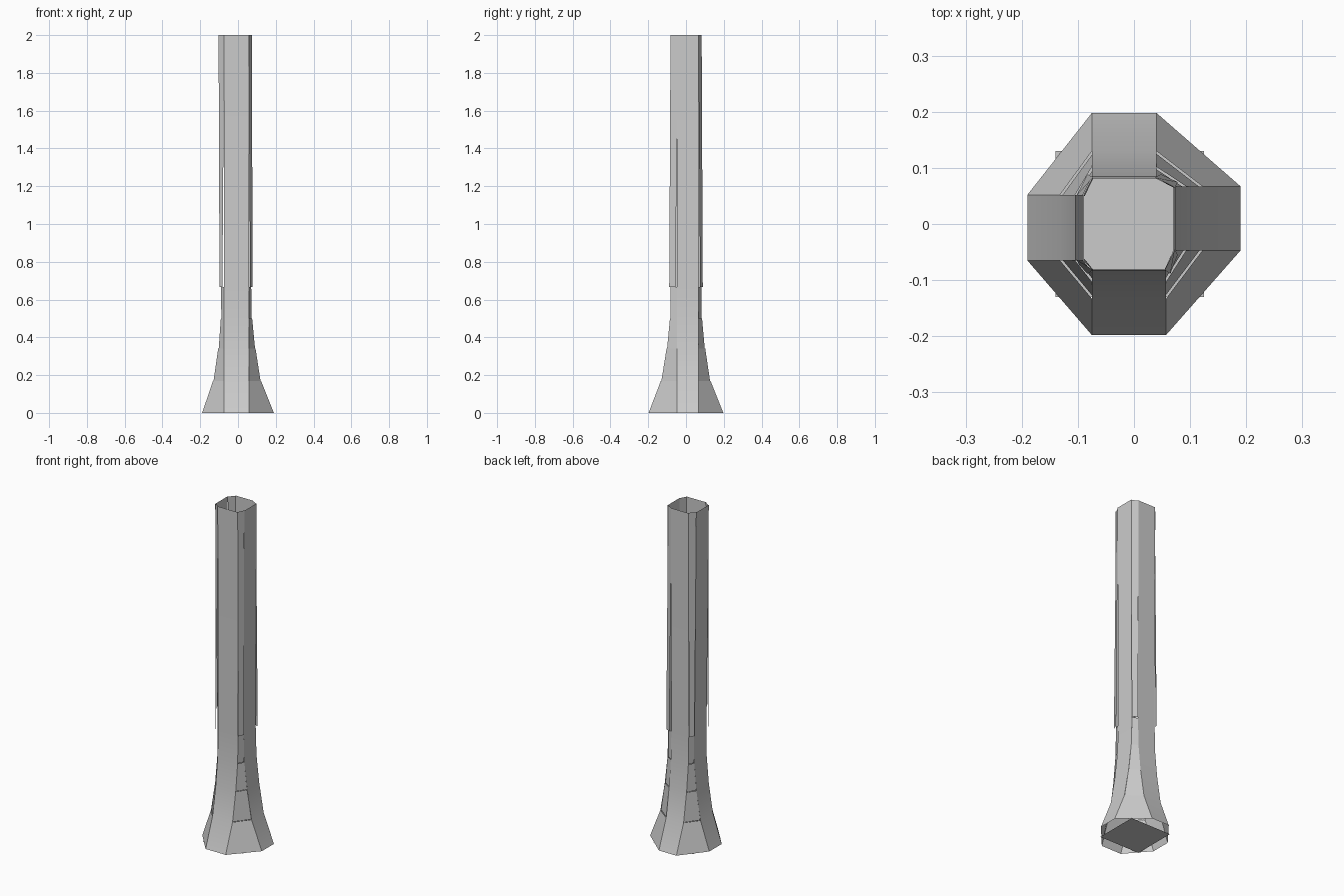
import bpy
from mathutils import Vector

if "Cube" in bpy.data.objects:
    bpy.data.objects.remove(bpy.data.objects["Cube"])

HEIGHTS = [0, 0.17, 0.34, 0.5, 0.667, 2.0]
# distance of each side panel from the axis at the heights above, and its edge range
SIDES = {
    "front": ([0.198, 0.133, 0.103, 0.085, 0.081, 0.084], (-0.075, 0.057)),
    "right": ([0.190, 0.122, 0.093, 0.075, 0.070, 0.075], (-0.047, 0.067)),
    "back":  ([0.198, 0.130, 0.102, 0.085, 0.081, 0.085], (-0.040, 0.075)),
    "left":  ([0.190, 0.132, 0.105, 0.091, 0.090, 0.105], (-0.052, 0.065)),
}
# outward and sideways directions, walking anticlockwise
AXES = {
    "front": (Vector((0, -1, 0)), Vector((1, 0, 0))),
    "right": (Vector((1, 0, 0)), Vector((0, 1, 0))),
    "back":  (Vector((0, 1, 0)), Vector((-1, 0, 0))),
    "left":  (Vector((-1, 0, 0)), Vector((0, -1, 0))),
}


def point(side, level, end):
    dist, span = SIDES[side]
    out, along = AXES[side]
    return out * dist[level] + along * span[end] + Vector((0, 0, HEIGHTS[level]))


def strip(name, rows):
    """Sheet made of left/right point pairs from bottom to top."""
    verts = [p for row in rows for p in row]
    faces = [(2 * i, 2 * i + 1, 2 * i + 3, 2 * i + 2) for i in range(len(rows) - 1)]
    mesh = bpy.data.meshes.new(name)
    mesh.from_pydata(verts, [], faces)
    ob = bpy.data.objects.new(name, mesh)
    bpy.context.collection.objects.link(ob)
    bpy.context.view_layer.objects.active = ob
    bpy.ops.object.select_all(action='DESELECT')
    ob.select_set(True)
    bpy.ops.object.shade_smooth_by_angle()
    return ob


# Four full-height side panels
names = list(SIDES)
for n in names:
    strip(n + "_panel", [(point(n, i, 0), point(n, i, 1)) for i in range(6)])

# Corner plates, stacked from the flared foot to the neck
for k, a in enumerate(names):
    b = names[(k + 1) % 4]
    outward = (AXES[a][0] + AXES[b][0]).normalized()
    for i in range(4):
        tuck = outward * (0.004 if i else 0)
        strip(f"{a}_{b}_foot_plate_{i}",
              [(point(a, i, 1) - tuck, point(b, i, 0) - tuck),
               (point(a, i + 1, 1), point(b, i + 1, 0))])

    # Long upper corner plate, standing proud at its lower end
    proud = outward * 0.011
    strip(f"{a}_{b}_upper_plate",
          [(point(a, 4, 1) + proud, point(b, 4, 0) + proud),
           (point(a, 5, 1) - outward * 0.003, point(b, 5, 0) - outward * 0.003)])

# Square floor plate under the foot
strip("floor_plate", [(Vector((-0.14, -0.13, 0)), Vector((0.125, -0.13, 0))),
                      (Vector((-0.14, 0.13, 0)), Vector((0.125, 0.13, 0)))])
